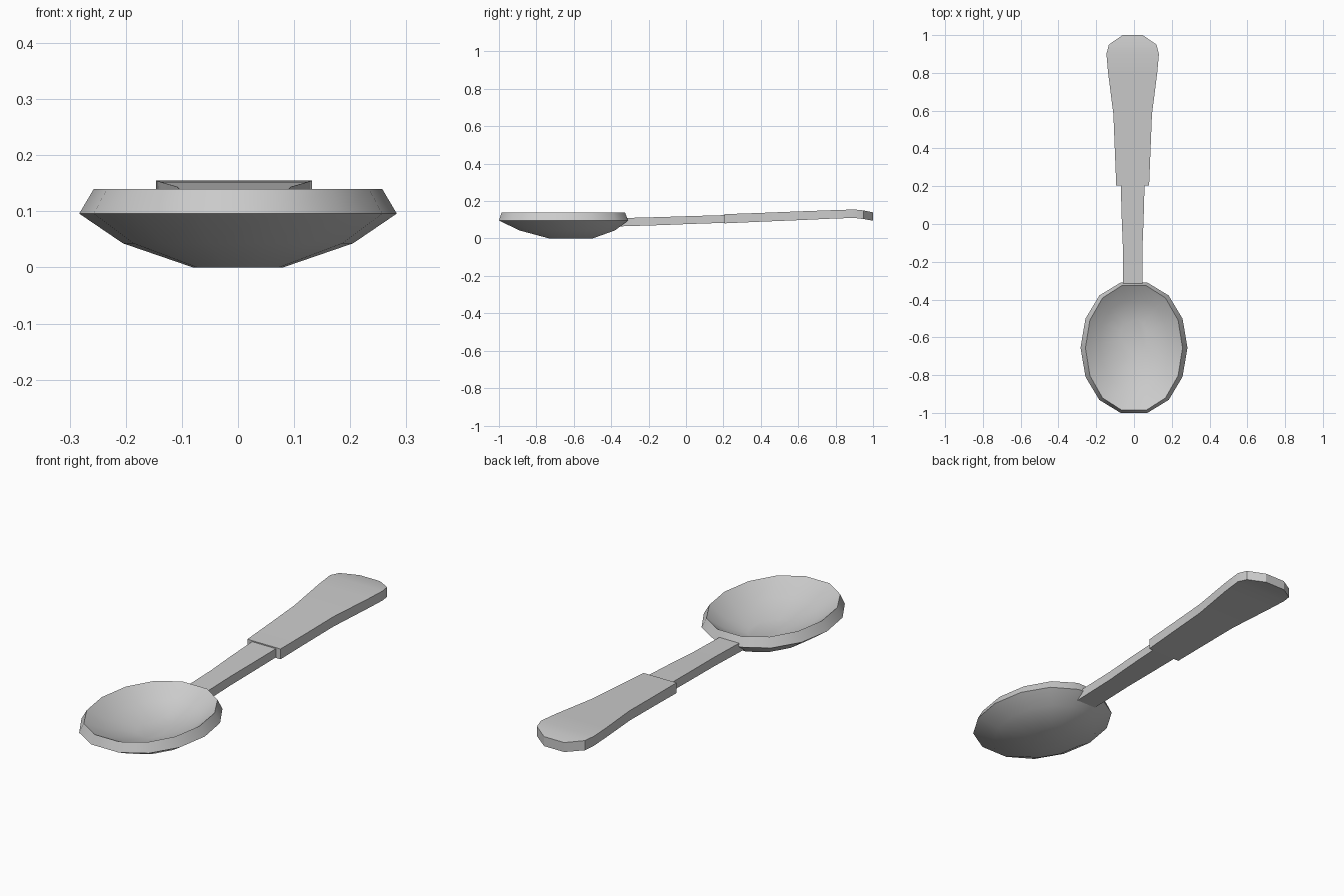
import bpy, math

if "Cube" in bpy.data.objects:
    bpy.data.objects.remove(bpy.data.objects["Cube"])

def finish(name, verts, faces):
    me = bpy.data.meshes.new(name)
    me.from_pydata(verts, [], faces)
    ob = bpy.data.objects.new(name, me)
    bpy.context.collection.objects.link(ob)
    bpy.ops.object.select_all(action='DESELECT')
    bpy.context.view_layer.objects.active = ob
    ob.select_set(True)
    bpy.ops.object.mode_set(mode='EDIT')
    bpy.ops.mesh.select_all(action='SELECT')
    bpy.ops.mesh.normals_make_consistent(inside=False)
    bpy.ops.object.mode_set(mode='OBJECT')
    bpy.ops.object.shade_smooth_by_angle(angle=math.radians(32))
    return ob

def loft(name, rings):
    # skin between equal-sized rings, with both ends capped
    n = len(rings[0])
    verts = [v for r in rings for v in r]
    faces = [(i*n + j, i*n + (j+1) % n, (i+1)*n + (j+1) % n, (i+1)*n + j)
             for i in range(len(rings) - 1) for j in range(n)]
    faces.append(tuple(range(n)))
    faces.append(tuple(range(len(verts) - n, len(verts))))
    return finish(name, verts, faces)

def oval(rx, y0, y1, z, n=14):
    # 14-sided, slightly squared oval spanning y0..y1
    cy, ry = (y0 + y1) / 2, (y1 - y0) / 2
    top = math.sin(math.radians(540 / 7))
    pts = []
    for k in range(n):
        c, s = math.cos(2*math.pi*k/n), math.sin(2*math.pi*k/n)
        pts.append((rx * math.copysign(abs(c)**0.92, c), cy + ry*s/top, z))
    return pts

# bowl: outer underside, rim, then inner hollow
loft("bowl", [oval(rx, y0, y1, z) for rx, y0, y1, z in [
    (0.08, -0.73, -0.50, 0.0),
    (0.205, -0.89, -0.38, 0.043),
    (0.283, -1.0, -0.31, 0.096),
    (0.257, -0.986, -0.326, 0.14),
    (0.185, -0.87, -0.40, 0.088),
    (0.07, -0.725, -0.505, 0.048)]])

def bar(name, stations, cx=-0.007):
    # flat bar from (y, half width, bottom z, top z) stations
    return loft(name, [[(cx - w, y, b), (cx + w, y, b), (cx + w, y, t), (cx - w, y, t)]
                       for y, w, b, t in stations])

# slim neck
bar("neck", [(-0.35, 0.052, 0.065, 0.109), (-0.12, 0.052, 0.072, 0.115),
             (0.03, 0.058, 0.078, 0.12), (0.21, 0.063, 0.084, 0.125)])

# wide grip with rounded, drooping end
bar("grip", [(0.205, 0.087, 0.081, 0.13), (0.38, 0.094, 0.089, 0.136),
             (0.58, 0.102, 0.097, 0.144), (0.80, 0.13, 0.107, 0.152),
             (0.90, 0.139, 0.11, 0.155), (0.95, 0.126, 0.104, 0.15),
             (1.0, 0.053, 0.095, 0.14)])
